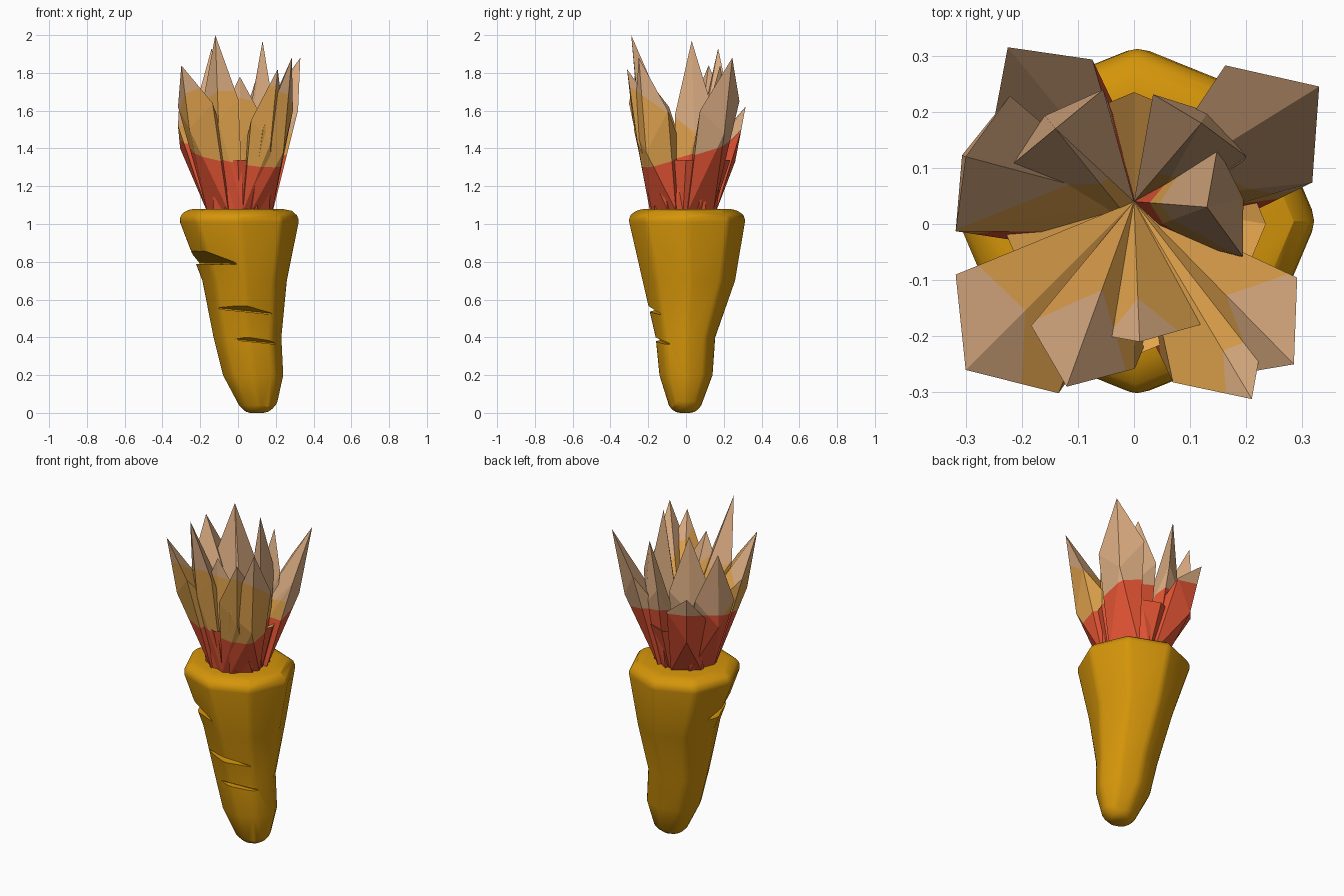
import bpy, bmesh, math
from mathutils import Vector

if "Cube" in bpy.data.objects:
    bpy.data.objects.remove(bpy.data.objects["Cube"])


def material(name, rgb):
    m = bpy.data.materials.new(name)
    m.diffuse_color = (*rgb, 1)
    m.use_nodes = True
    m.node_tree.nodes["Principled BSDF"].inputs["Base Color"].default_value = m.diffuse_color
    return m


OCHRE = material("ochre", (0.66, 0.30, 0.003))
RED = material("red", (0.78, 0.09, 0.035))
ORANGE = material("soft orange", (0.76, 0.37, 0.075))
TAN = material("tan", (0.72, 0.42, 0.225))


def finish(bm, name, mats):
    bmesh.ops.recalc_face_normals(bm, faces=bm.faces[:])
    me = bpy.data.meshes.new(name)
    bm.to_mesh(me)
    bm.free()
    for m in mats:
        me.materials.append(m)
    ob = bpy.data.objects.new(name, me)
    bpy.context.collection.objects.link(ob)
    return ob


def hull(points):
    bm = bmesh.new()
    for p in points:
        bm.verts.new(p)
    bmesh.ops.convex_hull(bm, input=bm.verts[:])
    loose = [v for v in bm.verts if not v.link_faces]
    bmesh.ops.delete(bm, geom=loose, context='VERTS')
    return bm


def apply(ob, mod):
    bpy.context.view_layer.objects.active = ob
    bpy.ops.object.modifier_apply(modifier=mod.name)


def eight_ring(bm, z, cx, cy, rx, ry):
    return [bm.verts.new((cx + rx * math.cos(k * math.pi / 4),
                          cy + ry * math.sin(k * math.pi / 4), z)) for k in range(8)]


def bridge(bm, a, b):
    for k in range(8):
        j = (k + 1) % 8
        bm.faces.new((a[k], a[j], b[j], b[k]))


# Root body: eight-sided rings (z, centre x, centre y, radius x, radius y)
rings = [(0, .10, -.005, .06, .05), (.04, .105, -.005, .105, .09),
         (.2, .08, 0, .165, .145), (.4, .05, -.003, .185, .162),
         (.7, .035, .015, .228, .25), (1.03, .005, .005, .325, .315),
         (1.07, 0, .005, .285, .275), (1.08, 0, .005, .235, .225)]
bm = bmesh.new()
loops = [eight_ring(bm, *r) for r in rings]
for a, b in zip(loops, loops[1:]):
    bridge(bm, a, b)
bm.faces.new(loops[0][::-1])
bm.faces.new(loops[-1])
root = finish(bm, "root", [OCHRE])
bevel = root.modifiers.new("soft_edges", 'BEVEL')
bevel.width = .022
bevel.segments = 2
bevel.limit_method = 'ANGLE'
bevel.angle_limit = math.radians(32)
apply(root, bevel)


# Wedge-shaped grooves: flat floor, ceiling rising outwards
def notch(deg, centre, inner, left, right):
    a = math.radians(deg)
    out = Vector((math.cos(a), math.sin(a), 0))
    side = Vector((-math.sin(a), math.cos(a), 0))
    pts = []
    for t, (lo, hi) in ((-.24, left), (.24, right)):
        for d, z in ((inner, lo), (inner, lo + .006), (inner + .11, lo), (inner + .11, hi)):
            pts.append(Vector((*centre, z)) + out * d + side * t)
    cutter = finish(hull(pts), "groove_cutter", [OCHRE])
    mod = root.modifiers.new("groove", 'BOOLEAN')
    mod.operation = 'DIFFERENCE'
    mod.object = cutter
    cutter.hide_render = True
    apply(root, mod)
    bpy.data.objects.remove(cutter)


notch(212, (.03, .01), .165, (.79, .88), (.785, .84))
notch(270, (.04, .01), .145, (.56, .61), (.51, .56))
notch(284, (.05, 0), .12, (.40, .45), (.35, .40))
root.select_set(True)
bpy.ops.object.shade_smooth_by_angle(angle=math.radians(30))

# Red core that closes the gaps between the leaves, hollow in the middle
bm = bmesh.new()
low = eight_ring(bm, 1.07, .01, -.015, .16, .16)
rim = eight_ring(bm, 1.34, 0, 0, .235, .235)
bridge(bm, low, rim)
bm.faces.new(low[::-1])
pit = bm.verts.new((0, .04, 1.22))
for k in range(8):
    f = bm.faces.new((rim[k], rim[(k + 1) % 8], pit))
    f.material_index = 1
finish(bm, "leaf_core", [RED, ORANGE])

# Leaf tuft: (tip, middle radius, two shoulder heights, half width)
leaves = [((.285, -.25, 1.88), .32, 1.60, 1.50, .12),
          ((.21, -.312, 1.82), .31, 1.62, 1.55, .10),
          ((.33, .245, 1.88), .34, 1.65, 1.60, .13),
          ((.13, .03, 1.97), .20, 1.62, 1.58, .10),
          ((.12, .18, 1.84), .24, 1.58, 1.62, .10),
          ((-.14, .17, 1.93), .25, 1.62, 1.60, .11),
          ((-.225, .315, 1.62), .32, 1.45, 1.50, .11),
          ((-.30, .12, 1.84), .33, 1.52, 1.58, .13),
          ((-.30, -.26, 1.84), .34, 1.64, 1.62, .14),
          ((-.12, -.29, 2.0), .27, 1.66, 1.66, .10),
          ((.01, -.21, 1.78), .21, 1.58, 1.55, .11)]
# Colour borders as tilted planes: point and normal
red_co, red_no = Vector((0, 0, 1.39)), Vector((.15, -.3, 1))
tan_co, tan_no = Vector((0, 0, 1.52)), Vector((0, .7, 1))

for i, (tip, r, zl, zr, w) in enumerate(leaves):
    out = Vector((tip[0], tip[1], 0)).normalized()
    side = Vector((-out.y, out.x, 0))
    base = Vector((.01, -.015, 1.07))
    pts = [Vector(tip), Vector((0, .04, 1.24)), base,
           base + out * .155 + side * .085, base + out * .155 - side * .085,
           out * r + Vector((0, 0, min(zl, zr) - .12)),
           out * r * .88 + side * w + Vector((0, 0, zl)),
           out * r * .88 - side * w + Vector((0, 0, zr))]
    bm = hull(pts)
    for co, no in ((red_co, red_no), (tan_co, tan_no)):
        bmesh.ops.bisect_plane(bm, geom=bm.verts[:] + bm.edges[:] + bm.faces[:],
                               plane_co=co, plane_no=no)
    bmesh.ops.recalc_face_normals(bm, faces=bm.faces[:])
    for f in bm.faces:
        c = f.calc_center_median()
        inside = f.normal.z > .2 and f.normal.dot(out) < 0
        if (c - red_co).dot(red_no) < 0 and not inside:
            f.material_index = 0
        elif (c - tan_co).dot(tan_no) < 0 and c.y < .09:
            f.material_index = 1
        else:
            f.material_index = 2
    finish(bm, f"leaf_{i + 1}", [RED, ORANGE, TAN])
